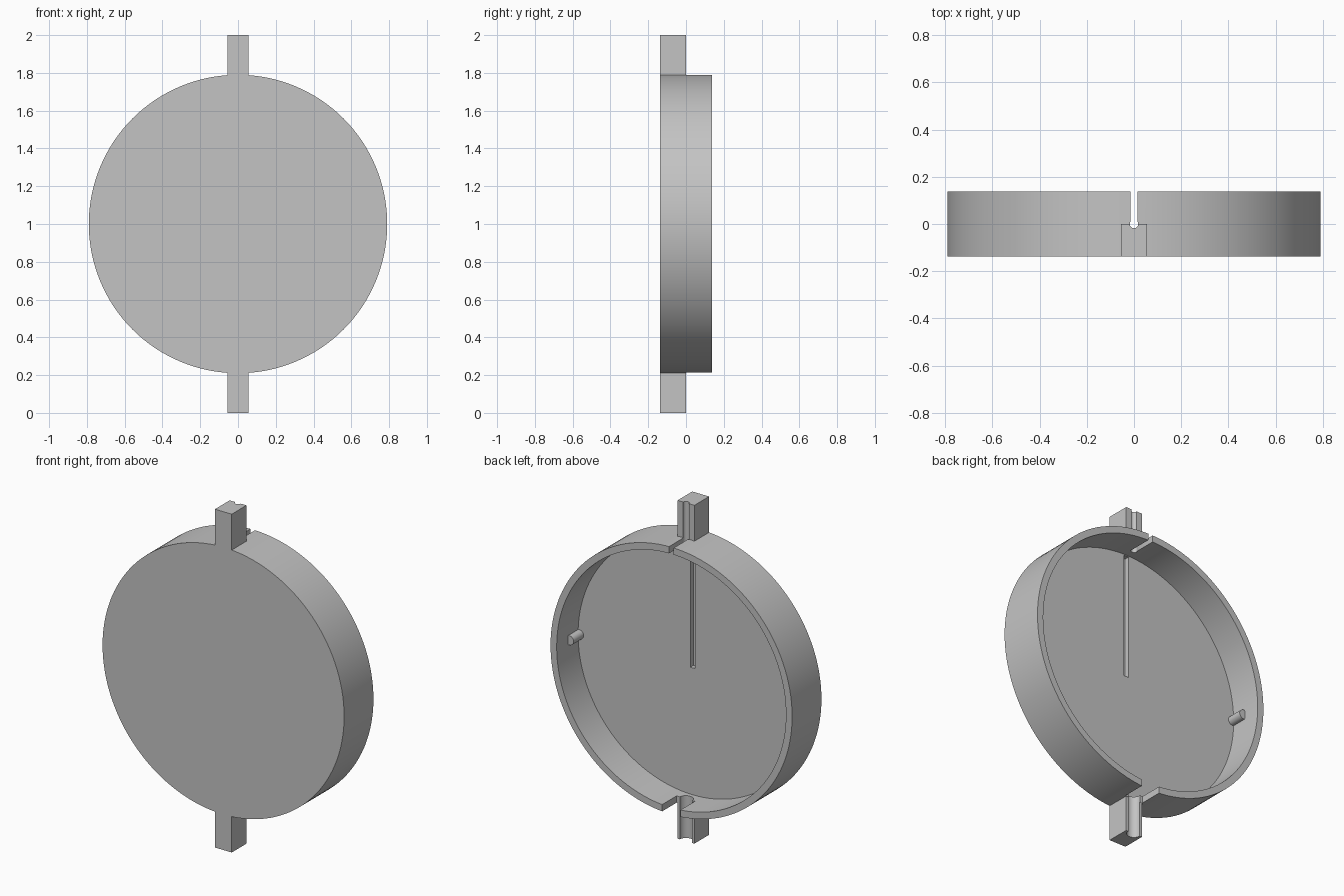
import bpy, math
from mathutils import Matrix

cube = bpy.data.objects.get("Cube")
if cube:
    bpy.data.objects.remove(cube, do_unlink=True)

RADIUS, INNER, DEPTH = 0.79, 0.75, 0.137
FLOOR = -0.063
MID = 1.0

grey = bpy.data.materials.new("plain grey")
grey.use_nodes = True
colour = (0.55, 0.55, 0.55, 1)
grey.diffuse_color = colour
grey.node_tree.nodes["Principled BSDF"].inputs["Base Color"].default_value = colour


def box(name, x, y, z):
    """Box from three (low, high) ranges."""
    bpy.ops.mesh.primitive_cube_add(size=1)
    ob = bpy.context.object
    ob.name = name
    size = [b - a for a, b in (x, y, z)]
    middle = [(a + b) / 2 for a, b in (x, y, z)]
    ob.data.transform(Matrix.Translation(middle) @ Matrix.Diagonal((*size, 1)))
    ob.data.materials.append(grey)
    return ob


def cylinder(name, radius, low, high, axis, x=0, other=0, sides=32):
    """Cylinder from low to high along y or z."""
    bpy.ops.mesh.primitive_cylinder_add(vertices=sides, radius=radius, depth=high - low)
    ob = bpy.context.object
    ob.name = name
    middle = (low + high) / 2
    if axis == "y":
        move = Matrix.Translation((x, middle, other)) @ Matrix.Rotation(math.pi / 2, 4, "X")
    else:
        move = Matrix.Translation((x, other, middle))
    ob.data.transform(move)
    ob.data.materials.append(grey)
    return ob


def combine(target, tool, operation):
    mod = target.modifiers.new("combine", "BOOLEAN")
    mod.operation, mod.object, mod.solver = operation, tool, "EXACT"
    bpy.context.view_layer.objects.active = target
    bpy.ops.object.modifier_apply(modifier=mod.name)
    bpy.data.objects.remove(tool, do_unlink=True)


def smooth(ob):
    bpy.ops.object.select_all(action="DESELECT")
    ob.select_set(True)
    bpy.context.view_layer.objects.active = ob
    bpy.ops.object.shade_smooth_by_angle(angle=math.radians(30))


# Round case with a mounting tab above and below
case = cylinder("round_case", RADIUS, -DEPTH, DEPTH, "y", other=MID, sides=128)
for z in ((0, 0.3), (1.7, 2)):
    combine(case, box("tab", (-0.055, 0.055), (-DEPTH, 0), z), "UNION")

# Hollow open at the back
combine(case, cylinder("hollow", INNER, FLOOR, 0.3, "y", other=MID, sides=128), "DIFFERENCE")

# Narrow slot and channel at the top, wide ones at the bottom
for half, radius, z in ((0.015, 0.018, (1.6, 2.1)), (0.06, 0.04, (-0.1, 0.4))):
    combine(case, box("slot", (-half, half), (0.001, 0.3), z), "DIFFERENCE")
    combine(case, cylinder("channel", radius, *z, "z"), "DIFFERENCE")

# Groove in the floor from the centre to the top
groove = box("groove", (-0.016, 0.016), (FLOOR - 0.03, FLOOR + 0.02), (MID, MID + INNER - 0.005))
combine(case, groove, "DIFFERENCE")
smooth(case)

# Small pegs on the inner wall
for side, name in ((1, "left_peg"), (-1, "right_peg")):
    smooth(cylinder(name, 0.028, FLOOR - 0.01, 0.03, "y", x=side * 0.742, other=MID))
